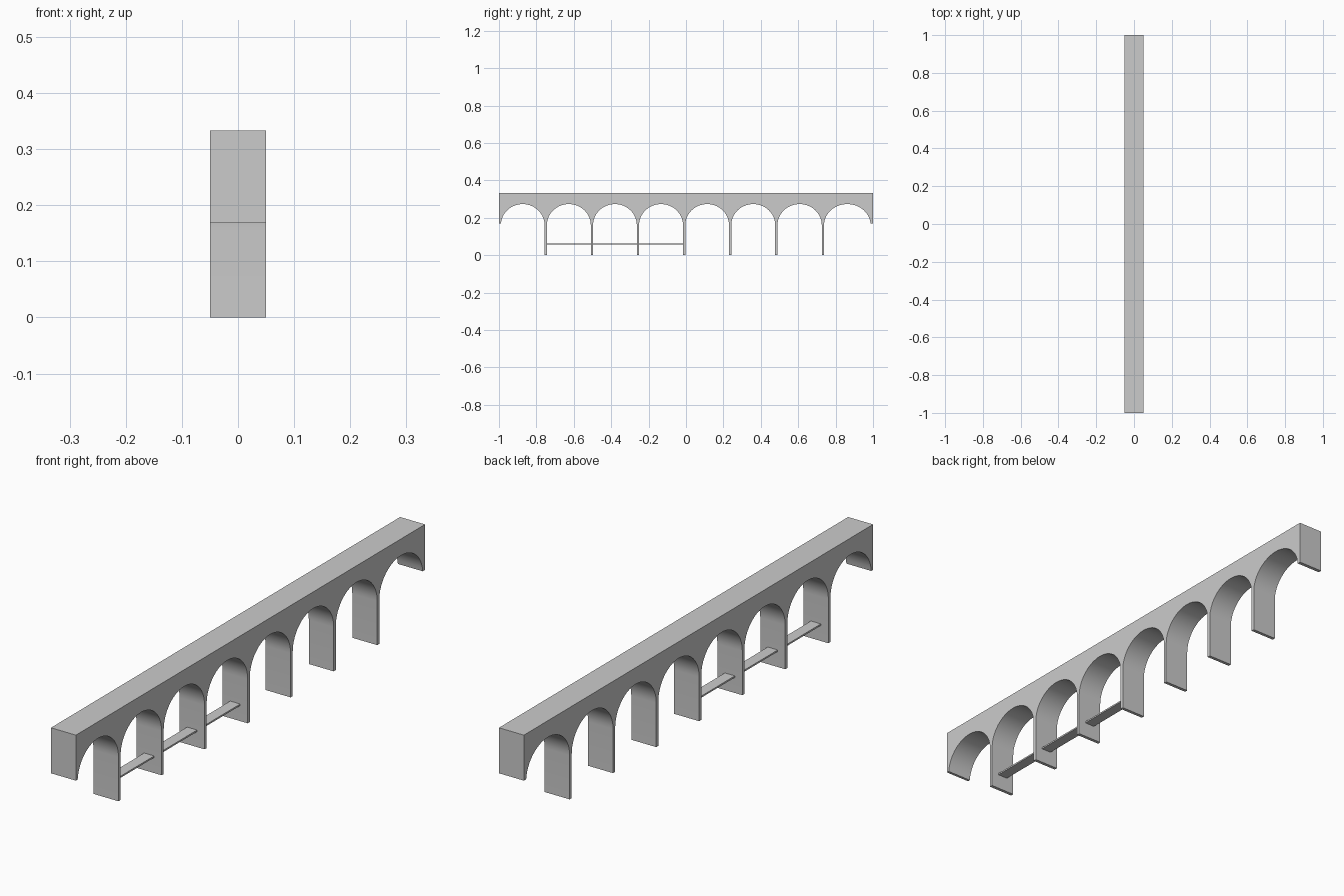
import bpy, bmesh, math

if "Cube" in bpy.data.objects:
    bpy.data.objects.remove(bpy.data.objects["Cube"])

HALF_W = 0.05       # half width of the viaduct in x
TOP = 0.333         # deck height
END_Z = 0.168       # underside of the two abutment ends
SPRING = 0.16       # height where arches begin
RISE = 0.113        # arch rise
PIER = 0.006        # half thickness of a pier
SEGS = 28
PIERS = [-0.75, -0.503, -0.257, -0.01, 0.236, 0.483, 0.732]


def arch(y0, y1):
    """Points of one arch soffit from y0 to y1."""
    c, r = (y0 + y1) / 2, (y1 - y0) / 2
    return [(c - r * math.cos(math.pi * i / SEGS),
             SPRING + RISE * math.sin(math.pi * i / SEGS)) for i in range(SEGS + 1)]


def extrude_profile(name, pts, half_w):
    """Extrude a closed (y, z) outline symmetrically along x."""
    bm = bmesh.new()
    face = bm.faces.new([bm.verts.new((-half_w, y, z)) for y, z in pts])
    ext = bmesh.ops.extrude_face_region(bm, geom=[face])
    moved = [g for g in ext["geom"] if isinstance(g, bmesh.types.BMVert)]
    bmesh.ops.translate(bm, verts=moved, vec=(2 * half_w, 0, 0))
    bmesh.ops.recalc_face_normals(bm, faces=bm.faces)
    me = bpy.data.meshes.new(name)
    bm.to_mesh(me)
    bm.free()
    ob = bpy.data.objects.new(name, me)
    bpy.context.collection.objects.link(ob)
    return ob


# Arched viaduct: deck, arches and piers as one side profile
starts = [-0.99] + [p + PIER for p in PIERS]
ends = [p - PIER for p in PIERS] + [0.987]
outline = [(-1, TOP), (-1, END_Z), (-0.99, END_Z)]
for i, (a, b) in enumerate(zip(starts, ends)):
    pts = arch(a, b)
    if i == 0:
        pts = pts[1:]
    if i == len(PIERS):
        pts = pts[:-1]
    outline += pts
    if i < len(PIERS):
        outline += [(b, 0), (starts[i + 1], 0)]
outline += [(0.987, END_Z), (1, END_Z), (1, TOP)]
viaduct = extrude_profile("arched_viaduct", outline, HALF_W)

# Smooth arch soffits, sharp edges elsewhere
bpy.ops.object.select_all(action='DESELECT')
viaduct.select_set(True)
bpy.context.view_layer.objects.active = viaduct
bpy.ops.object.shade_smooth_by_angle(angle=math.radians(30))

# Thin walkway plank passing through the first four piers
z0, z1 = 0.056, 0.062
extrude_profile("walkway_plank",
                [(PIERS[0], z0), (PIERS[3], z0), (PIERS[3], z1), (PIERS[0], z1)], 0.02)
